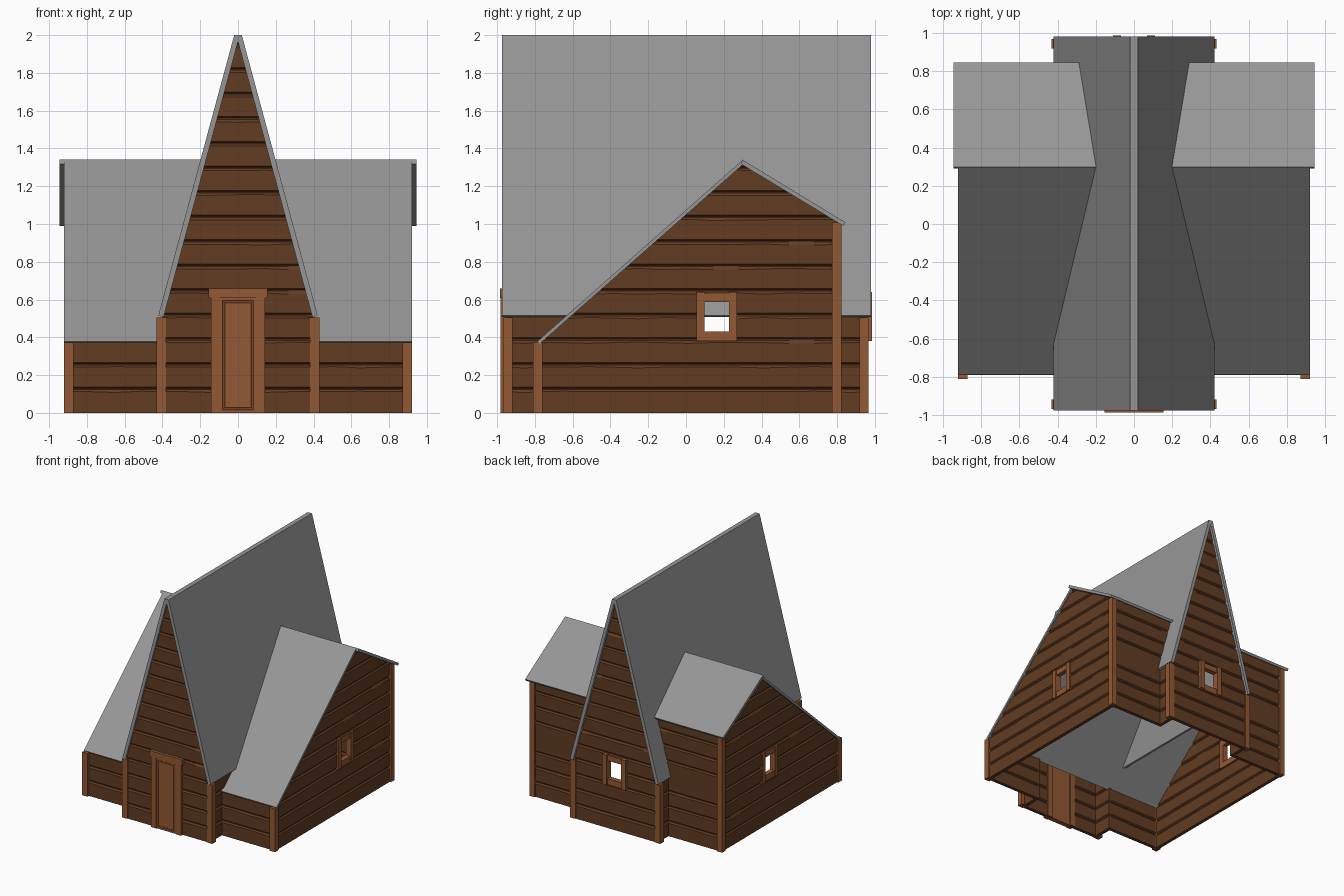
import bpy, bmesh, random
from mathutils import Vector

if "Cube" in bpy.data.objects:
    bpy.data.objects.remove(bpy.data.objects["Cube"])

random.seed(4)


def material(name, rgb):
    m = bpy.data.materials.new(name)
    m.diffuse_color = (*rgb, 1)
    m.use_nodes = True
    m.node_tree.nodes["Principled BSDF"].inputs["Base Color"].default_value = m.diffuse_color
    return m


WALL = material("plank_wood", (0.122, 0.045, 0.016))
TRIM = material("trim_wood", (0.29, 0.098, 0.033))
ROOF = material("roof_grey", (0.306, 0.306, 0.306))


def finish(name, bm, mat=None):
    bmesh.ops.recalc_face_normals(bm, faces=bm.faces)
    me = bpy.data.meshes.new(name)
    bm.to_mesh(me)
    bm.free()
    ob = bpy.data.objects.new(name, me)
    bpy.context.collection.objects.link(ob)
    if mat:
        me.materials.append(mat)
    return ob


def box(name, x, y, z, mat=TRIM):
    bm = bmesh.new()
    bmesh.ops.create_cube(bm, size=1)
    for v in bm.verts:
        v.co = [(r[0] + r[1]) / 2 + c * (r[1] - r[0]) for r, c in zip((x, y, z), v.co)]
    return finish(name, bm, mat)


def loft(bm, rings):
    rows = [[bm.verts.new(p) for p in r] for r in rings]
    n = len(rows[0])
    for a, b in zip(rows, rows[1:]):
        for i in range(n):
            j = (i + 1) % n
            bm.faces.new((a[i], a[j], b[j], b[i]))
    bm.faces.new(rows[0])
    bm.faces.new(rows[-1])


def wall(name, axis, u0, u1, d, z0, z1, clips=(), cutter=None, thick=0.03):
    """Plank wall along axis, outer face at d, grooves on both faces every 0.13."""
    s = 1 if d > 0 else -1
    cols = max(2, round((u1 - u0) / 0.13))
    grooves = [k * 0.13 for k in range(1, 16) if z0 + 0.03 < k * 0.13 < z1 - 0.02]
    rings = []
    for c in range(cols + 1):
        u = u0 + (u1 - u0) * c / cols
        outer, inner = [(0, z0)], [(thick, z0)]
        for g in grooves:
            # only the worn upper lip of each plank wobbles
            w = random.choice((0, 0, 0, 0.003, -0.004)) if 0 < c < cols else 0
            for depth, z in ((0, g - 0.018 + w), (0.01, g - 0.006), (0.01, g), (0, g + 0.008)):
                outer.append((depth, z))
                inner.append((thick - depth, z))
        outer.append((0, z1))
        inner.append((thick, z1))
        prof = outer + inner[::-1]
        rings.append([(u, d - s * t, z) if axis == "x" else (d - s * t, u, z) for t, z in prof])
    bm = bmesh.new()
    loft(bm, rings)
    # trim along the roof slopes
    for co, no in clips:
        bmesh.ops.bisect_plane(bm, geom=bm.verts[:] + bm.edges[:] + bm.faces[:], dist=1e-5,
                               plane_co=Vector(co), plane_no=Vector(no), clear_outer=True)
        bmesh.ops.holes_fill(bm, edges=[e for e in bm.edges if e.is_boundary], sides=0)
    ob = finish(name, bm, WALL)
    if cutter:
        mod = ob.modifiers.new("opening", "BOOLEAN")
        mod.object, mod.operation, mod.solver = cutter, "DIFFERENCE", "EXACT"
    return ob


def prism(name, axis, profile, u0, u1):
    bm = bmesh.new()
    loft(bm, [[(u, a, z) if axis == "x" else (a, u, z) for a, z in profile] for u in (u0, u1)])
    return finish(name, bm, ROOF)


def cutter(name, x, y, z):
    ob = box(name, x, y, z, WALL)
    ob.hide_render = True
    ob.hide_set(True)
    return ob


def mirror_range(a, b, s):
    return tuple(sorted((s * a, s * b)))


# Roofs
prism("hall_roof", "y", [(0.422, 0.515), (0.02, 2.0), (-0.02, 2.0), (-0.422, 0.515),
                         (-0.394, 0.507), (0, 1.965), (0.394, 0.507)], -0.975, 0.98)
prism("wing_front_roof", "x", [(-0.788, 0.378), (0.295, 1.335), (0.303, 1.316), (-0.775, 0.365)], -0.92, 0.92)
prism("wing_back_roof", "x", [(0.29, 1.318), (0.298, 1.341), (0.845, 1.008), (0.833, 0.99)], -0.945, 0.945)

# Gable trimming planes
hall_clips = [((s * 0.408, 0, 0.51), (s * 1.465, 0, 0.40)) for s in (-1, 1)]
wing_clips = [((0, -0.785, 0.369), (0, -0.95, 1.09)), ((0, 0.30, 1.32), (0, 0.33, 0.54))]

# Hall gable walls
door_cut = cutter("door_cutter", (-0.10, 0.10), (-1.1, -0.8), (-0.1, 0.61))
back_cut = cutter("back_window_cutter", (-0.07, 0.07), (0.8, 1.1), (0.43, 0.59))
wall("hall_front_wall", "x", -0.40, 0.40, -0.96, 0, 1.99, hall_clips, door_cut)
wall("hall_back_wall", "x", -0.40, 0.40, 0.96, 0, 1.99, hall_clips, back_cut)

# Both sides: wing walls, hall side walls, posts, windows
for s, side in ((-1, "left"), (1, "right")):
    cut = cutter(side + "_window_cutter", mirror_range(0.8, 1.0, s), (0.095, 0.23), (0.43, 0.59))
    wall(side + "_wing_gable", "y", -0.785, 0.81, s * 0.908, 0, 1.4, wing_clips, cut)
    lo, hi = mirror_range(0.38, 0.905, s)
    wall(side + "_wing_front_wall", "x", lo, hi, -0.79, 0, 0.372)
    wall(side + "_wing_back_lower_wall", "x", lo, hi, 0.81, 0, 0.51)
    lo, hi = mirror_range(0.25, 0.905, s)
    wall(side + "_wing_back_upper_wall", "x", lo, hi, 0.81, 0.51, 1.008,
         [((s * 0.40, 0, 0.51), (-s * 1.465, 0, -0.40))])
    wall(side + "_hall_front_side", "y", -0.955, -0.76, s * 0.40, 0, 0.512)
    # wedge closing the gap between wing roof and hall eaves
    wall(side + "_hall_front_wedge", "y", -0.765, -0.60, s * 0.40, 0.36, 0.512,
         [((0, -0.785, 0.369), (0, 0.95, -1.09))])
    wall(side + "_hall_back_side", "y", 0.78, 0.955, s * 0.40, 0, 0.512)

    hx, wx = mirror_range(0.38, 0.431, s), mirror_range(0.87, 0.92, s)
    box(side + "_hall_front_post", hx, (-0.967, -0.918), (0, 0.505))
    box(side + "_hall_back_post", hx, (0.918, 0.967), (0, 0.505))
    box(side + "_wing_front_post", wx, (-0.81, -0.76), (0, 0.373))
    box(side + "_wing_back_post", wx, (0.772, 0.822), (0, 1.008))

    for n, y in (("front", (0.055, 0.097)), ("back", (0.228, 0.27))):
        box(f"{side}_window_{n}_jamb", mirror_range(0.87, 0.919, s), y, (0.38, 0.64))
    for n, z in (("sill", (0.38, 0.432)), ("head", (0.588, 0.635))):
        box(f"{side}_window_{n}", mirror_range(0.872, 0.912, s), (0.09, 0.235), z)

    # Back window and door jambs
    box(side + "_back_window_jamb", mirror_range(0.068, 0.11, s), (0.925, 0.985), (0.38, 0.64))
    box(side + "_door_jamb", mirror_range(0.095, 0.143, s), (-0.982, -0.925), (0, 0.61))

for n, z in (("sill", (0.38, 0.432)), ("head", (0.588, 0.635))):
    box("back_window_" + n, (-0.075, 0.075), (0.928, 0.972), z)

# Door: lintel and panel with shallow stepped inset
box("door_lintel", (-0.155, 0.155), (-0.985, -0.925), (0.608, 0.658))
door = box("door", (-0.097, 0.097), (-0.977, -0.935), (0, 0.61))
bm = bmesh.new()
bm.from_mesh(door.data)
front = min(bm.faces, key=lambda f: f.normal.y)
for width, depth in ((0.022, 0), (0.003, -0.003), (0.012, 0), (0.003, 0.002)):
    bmesh.ops.inset_region(bm, faces=[front], thickness=width, depth=depth)
bm.to_mesh(door.data)
bm.free()
